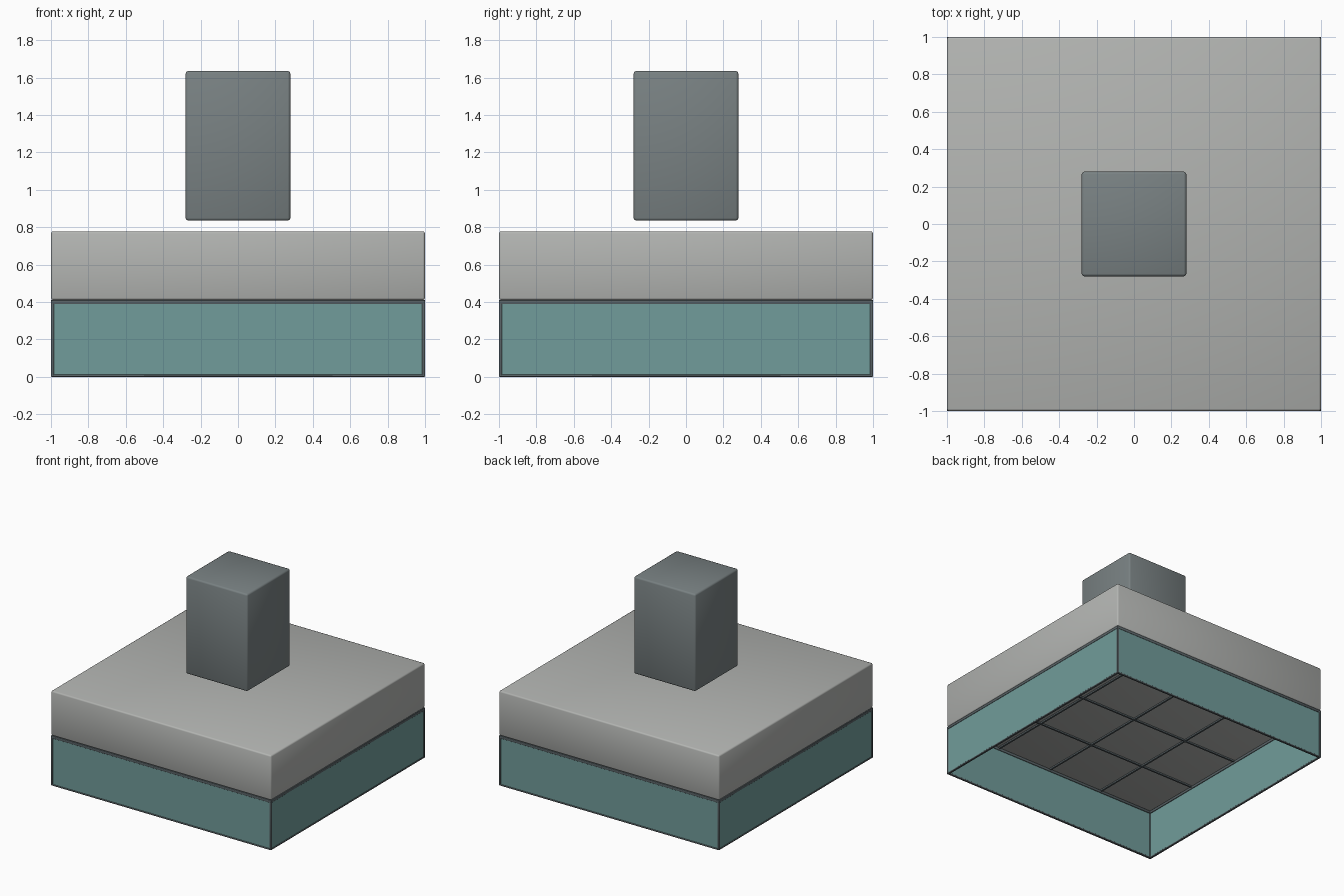
import bpy

if "Cube" in bpy.data.objects:
    bpy.data.objects.remove(bpy.data.objects["Cube"])


def material(name, color):
    m = bpy.data.materials.new(name)
    m.diffuse_color = (*color, 1)
    m.use_nodes = True
    m.node_tree.nodes["Principled BSDF"].inputs["Base Color"].default_value = m.diffuse_color
    return m


teal = material("teal_panel", (0.165, 0.335, 0.325))
slate = material("slate", (0.19, 0.22, 0.225))
stone = material("stone", (0.45, 0.46, 0.445))
dark = material("dark_frame", (0.1, 0.125, 0.135))


def box(name, lo, hi, mat=None, bevel=0):
    """Box between two corners, with an optional soft rounded edge."""
    size = [b - a for a, b in zip(lo, hi)]
    centre = [(a + b) / 2 for a, b in zip(lo, hi)]
    bpy.ops.mesh.primitive_cube_add(size=1, location=centre)
    o = bpy.context.object
    o.name = name
    o.scale = size
    bpy.ops.object.transform_apply(location=False, rotation=False, scale=True)
    if mat:
        o.data.materials.append(mat)
    if bevel:
        b = o.modifiers.new("edge_round", "BEVEL")
        b.width = bevel
        b.segments = 2
        bpy.ops.object.shade_smooth()
    return o


# Slab and the block hovering just above it
SLAB = 0.41   # underside of the slab
box("slab", (-1, -1, SLAB), (1, 1, 0.778), stone, 0.012)
box("upper_block", (-0.28, -0.28, 0.835), (0.28, 0.28, 1.635), slate, 0.014)

F = 0.016     # frame bar width
TOP = 0.388   # underside of the top frame
for s in (-1, 1):
    # Thin side panels, almost flush with the frame
    a, b = sorted((s * 0.997, s * 0.989))
    box("side_panel_x", (a, -0.989, 0.006), (b, 0.989, 0.40), teal)
    box("side_panel_y", (-0.989, a, 0.006), (0.989, b, 0.40), teal)

    # Top and bottom rails
    a, b = sorted((s * 1.0, s * (1 - F)))
    for label, z0, z1 in (("bottom", 0, 0.012), ("top", TOP, SLAB)):
        box(label + "_rail_x", (a, -1, z0), (b, 1, z1), dark, 0.003)
        box(label + "_rail_y", (-1, a, z0), (1, b, z1), dark, 0.003)

    # Corner posts
    for t in (-1, 1):
        c, d = sorted((t * 1.0, t * (1 - F)))
        box("corner_post", (a, c, 0), (b, d, SLAB), dark, 0.003)

# Grid of slim joists under the slab
J = 0.007
for p in (-0.5, 0, 0.5):
    box("joist_x", (-0.98, p - J, 0.398), (0.98, p + J, 0.412), dark)
    box("joist_y", (p - J, -0.98, 0.398), (p + J, 0.98, 0.412), dark)
